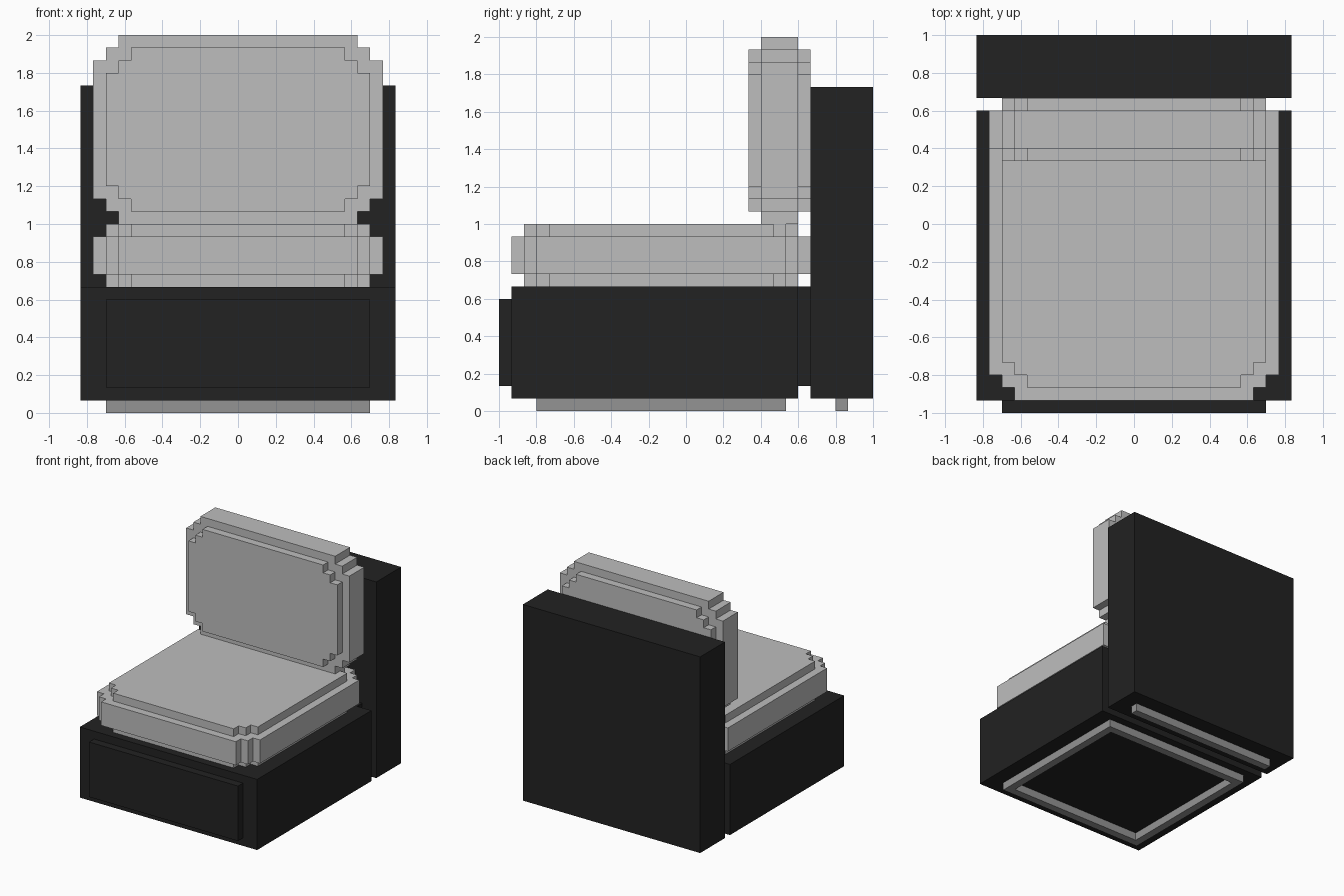
import bpy, bmesh
from mathutils import Vector, Matrix

if "Cube" in bpy.data.objects:
    bpy.data.objects.remove(bpy.data.objects["Cube"], do_unlink=True)

U = 1 / 15  # one block of the stepped grid


def material(name, grey):
    mat = bpy.data.materials.new(name)
    mat.use_nodes = True
    colour = (grey, grey, grey, 1)
    mat.diffuse_color = colour
    mat.node_tree.nodes["Principled BSDF"].inputs["Base Color"].default_value = colour
    return mat


BLACK = material("black shell", 0.016)
LIGHT = material("light grey fabric", 0.515)
GREY = material("mid grey feet", 0.296)


def finish(name, bm, mat):
    bmesh.ops.recalc_face_normals(bm, faces=bm.faces)
    mesh = bpy.data.meshes.new(name)
    bm.to_mesh(mesh)
    bm.free()
    mesh.materials.append(mat)
    obj = bpy.data.objects.new(name, mesh)
    bpy.context.collection.objects.link(obj)
    return obj


def add_box(bm, x, y, z):
    """Box from ranges given in blocks."""
    size = [(b - a) * U for a, b in (x, y, z)]
    mid = [(a + b) / 2 * U for a, b in (x, y, z)]
    bmesh.ops.create_cube(bm, size=1, matrix=Matrix.Translation(mid) @ Matrix.Diagonal((*size, 1)))


def box(name, half_x, y, z, mat):
    bm = bmesh.new()
    add_box(bm, (-half_x, half_x), y, z)
    return finish(name, bm, mat)


def add_slab(bm, a, b, half_thick):
    """Slab with corners cut in two block steps, centred on the origin."""
    quarter = [(a, b - 2), (a - 1, b - 2), (a - 1, b - 1), (a - 2, b - 1), (a - 2, b)]
    half = quarter + [(-x, y) for x, y in reversed(quarter)]
    outline = half + [(-x, -y) for x, y in half]
    face = bm.faces.new([bm.verts.new((x * U, y * U, -half_thick * U)) for x, y in outline])
    ext = bmesh.ops.extrude_face_region(bm, geom=[face])
    moved = [v for v in ext["geom"] if isinstance(v, bmesh.types.BMVert)]
    bmesh.ops.translate(bm, verts=moved, vec=(0, 0, 2 * half_thick * U))
    if not face.is_valid or len(face.link_loops if hasattr(face, "link_loops") else face.loops) == 0:
        return
    # keep the starting cap so the slab is closed
    rim = [e for e in bm.edges if e.is_boundary]
    if rim:
        bmesh.ops.holes_fill(bm, edges=rim)


def cushion(name, a, b, centre, upright):
    """Wide middle slab with a smaller, thicker slab pushed through it."""
    bm = bmesh.new()
    add_slab(bm, a, b, 1.5)
    add_slab(bm, a - 1, b - 1, 2.5)
    if upright:
        bmesh.ops.rotate(bm, verts=bm.verts, matrix=Matrix(((1, 0, 0), (0, 0, -1), (0, 1, 0))))
    bmesh.ops.translate(bm, verts=bm.verts, vec=Vector(centre) * U)
    return finish(name, bm, LIGHT)


# Shell
box("seat_base", 12.5, (-14, 9), (1, 10), BLACK)
box("front_panel", 10.5, (-15, -14), (2, 9), BLACK)
box("base_connector", 10.5, (9, 10), (2, 10), BLACK)
box("back_panel", 12.5, (10, 15), (1, 26), BLACK)

# Cushions
cushion("seat_cushion", 11.5, 12, (0, -2, 12.5), False)
cushion("back_cushion", 11.5, 7.5, (0, 7.5, 22.5), True)

# Feet: a hollow frame under the base and a bar under the back
frame = bmesh.new()
for side in (-1, 1):
    add_box(frame, sorted((side * 9.5, side * 10.5)), (-12, 8), (0, 1))
for y in (-12, 7):
    add_box(frame, (-9.5, 9.5), (y, y + 1), (0, 1))
finish("base_foot_frame", frame, GREY)
box("back_foot_bar", 10.5, (12, 13), (0, 1), GREY)
